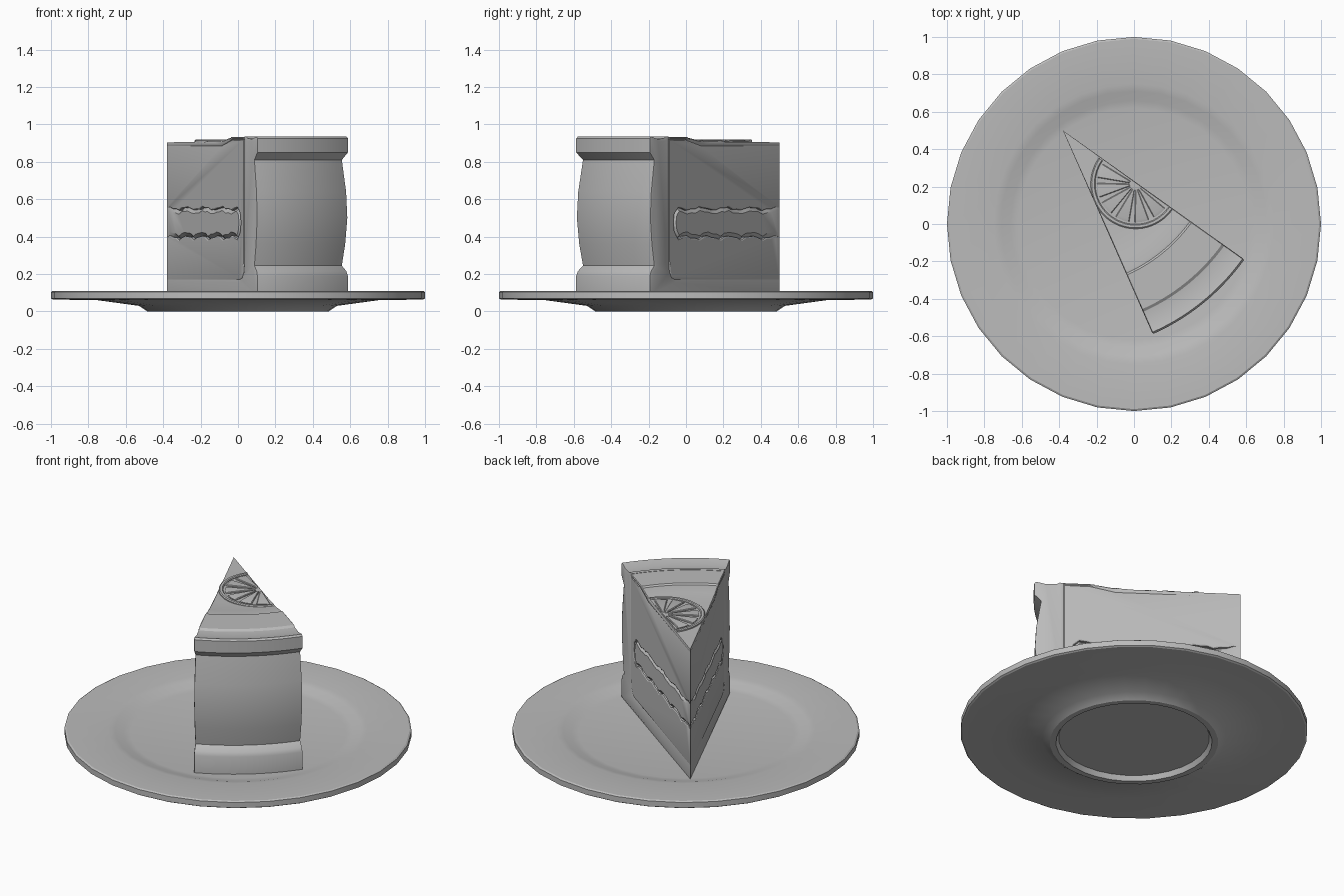
import bpy, bmesh
from math import sin, cos, pi, radians

cube = bpy.data.objects.get("Cube")
if cube:
    bpy.data.objects.remove(cube, do_unlink=True)

GREY = (0.5, 0.5, 0.5, 1)
mat = bpy.data.materials.new("plain grey")
mat.use_nodes = True
mat.diffuse_color = GREY
mat.node_tree.nodes["Principled BSDF"].inputs["Base Color"].default_value = GREY

TIP = (-0.38, 0.50)
START, END = radians(-66.2), radians(-35.4)


def revolve(name, profile, centre=TIP, a0=START, a1=END, steps=14,
            rim=0.008, groove=0.004):
    """Sweep a closed (radius, z) outline round a centre; cap partial sweeps
    and push the outline of each cap inwards to leave a soft groove."""
    full = a1 - a0 > 6.28
    bm = bmesh.new()
    axis = {i: bm.verts.new((*centre, z))
            for i, (r, z) in enumerate(profile) if r == 0}
    rings = []
    for k in range(steps if full else steps + 1):
        a = a0 + (a1 - a0) * k / steps
        rings.append([axis.get(i) or bm.verts.new(
            (centre[0] + r * cos(a), centre[1] + r * sin(a), z))
            for i, (r, z) in enumerate(profile)])
    n = len(profile)
    for k in range(steps):
        a, b = rings[k], rings[(k + 1) % len(rings)]
        for i in range(n):
            j = (i + 1) % n
            loop = list(dict.fromkeys((a[i], a[j], b[j], b[i])))
            if len(loop) > 2:
                bm.faces.new(loop)
    if not full:
        caps = [bm.faces.new(rings[0]), bm.faces.new(rings[-1][::-1])]
        bmesh.ops.recalc_face_normals(bm, faces=bm.faces[:])
        if rim:
            bmesh.ops.inset_individual(bm, faces=caps, thickness=rim, depth=0)
            for ring, a, s in ((rings[0], a0, 1), (rings[-1], a1, -1)):
                for v, (r, z) in zip(ring, profile):
                    d = s * min(groove, r * 0.15)
                    v.co.x -= sin(a) * d
                    v.co.y += cos(a) * d
    bmesh.ops.recalc_face_normals(bm, faces=bm.faces[:])
    mesh = bpy.data.meshes.new(name)
    bm.to_mesh(mesh)
    bm.free()
    mesh.materials.append(mat)
    obj = bpy.data.objects.new(name, mesh)
    bpy.context.collection.objects.link(obj)
    bpy.ops.object.select_all(action='DESELECT')
    obj.select_set(True)
    bpy.context.view_layer.objects.active = obj
    bpy.ops.object.shade_smooth_by_angle(angle=radians(30))
    return obj


# Plate with a shallow well and a hollow foot
revolve("plate", [
    (0, 0.08), (0.62, 0.08), (0.66, 0.086), (0.71, 0.102), (0.75, 0.11),
    (0.99, 0.11), (1, 0.104), (1, 0.07), (0.99, 0.064), (0.75, 0.06),
    (0.53, 0.03), (0.485, 0), (0.45, 0), (0.435, 0.03), (0, 0.03)],
    centre=(0, 0), a0=0, a1=2 * pi, steps=32)

# Outer coating: bottom slab, bulging back wall and overhanging top lip
revolve("outer_coating", [
    (0, 0.08), (1.19, 0.08), (1.19, 0.19), (1.18, 0.215), (1.15, 0.245),
    (1.172, 0.36), (1.186, 0.5), (1.178, 0.64), (1.15, 0.81),
    (1.19, 0.85), (1.19, 0.925), (1.18, 0.935), (1.12, 0.922),
    (1.06, 0.925), (1.045, 0.935), (1.02, 0.935), (1.02, 0.27),
    (1.01, 0.21), (0.99, 0.18), (0.96, 0.17), (0, 0.17)], rim=0.014)

# Wavy band of filling, running from the tip to a rounded end
COUNT = 24
stations = [0.93 * i / COUNT for i in range(COUNT + 1)]
lower = [(r, 0.395 + 0.009 * sin(r * 31) + 0.005 * sin(r * 67))
         for r in stations]
upper = [(r, 0.55 + 0.007 * sin(r * 27 + 1) + 0.004 * sin(r * 71))
         for r in stations]
band = lower + [(0.965, 0.425), (0.975, 0.475), (0.965, 0.525)] + upper[::-1]
revolve("filling", band, rim=0.02, groove=0.02)

# Sponge, notched to hold the filling
revolve("sponge", [
    (0, 0.17), (0.96, 0.17), (0.99, 0.18), (1.01, 0.21), (1.02, 0.27),
    (1.02, 0.92), (0.88, 0.92), (0.72, 0.885), (0, 0.885)]
    + band[::-1], rim=0.006)

# Thin topping that climbs in a step towards the back
revolve("topping", [
    (0, 0.885), (0.72, 0.885), (0.88, 0.92), (1.02, 0.92), (1.02, 0.933),
    (0.845, 0.933), (0.835, 0.925), (0.82, 0.926), (0.75, 0.915),
    (0.62, 0.908), (0, 0.904)], rim=0.005)

# Half fruit slice lying along one cut edge
MIDDLE = (0.008, 0.214)
A0, A1 = END - pi, END
revolve("slice_pith", [(0, 0.895), (0.22, 0.895), (0.22, 0.91), (0, 0.91)],
        MIDDLE, A0, A1, 24, rim=0)
revolve("slice_rind", [
    (0.215, 0.895), (0.24, 0.895), (0.24, 0.914), (0.234, 0.919),
    (0.22, 0.919), (0.215, 0.914)], MIDDLE, A0, A1, 32, rim=0)
SEGMENTS = 6
for s in range(SEGMENTS):
    width = (A1 - A0) / SEGMENTS
    start = A0 + s * width
    revolve(f"slice_segment_{s + 1}", [
        (0.03, 0.9), (0.205, 0.9), (0.205, 0.914), (0.19, 0.918),
        (0.04, 0.918), (0.03, 0.912)],
        MIDDLE, start + 0.07, start + width - 0.07, 5, rim=0.004)
